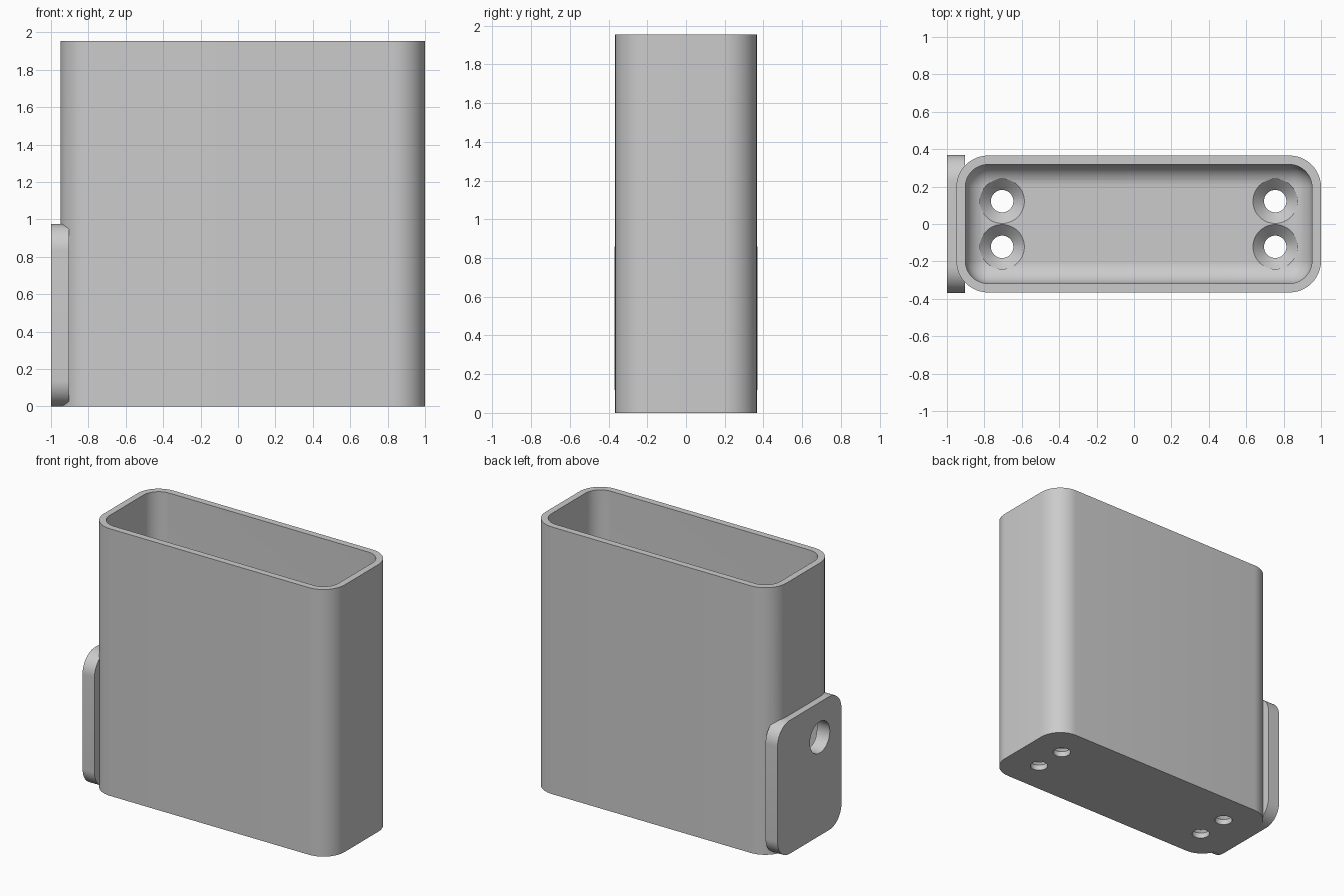
import bpy, bmesh, math
from mathutils import Matrix, Vector

if "Cube" in bpy.data.objects:
    bpy.data.objects.remove(bpy.data.objects["Cube"], do_unlink=True)

CX, HX, HY = 0.025, 0.975, 0.366     # body centre and half sizes
HEIGHT, WALL, FLOOR, RADIUS = 1.955, 0.048, 0.1, 0.17
FILLET = 0.12

grey = bpy.data.materials.new("plain grey")
grey.use_nodes = True
colour = (0.6, 0.6, 0.6, 1)
grey.diffuse_color = colour
grey.node_tree.nodes["Principled BSDF"].inputs["Base Color"].default_value = colour


def rounded_rect(hx, hy, r, steps=12):
    """Counter-clockwise outline of a rectangle with round corners."""
    points = []
    for i, (sx, sy) in enumerate([(1, 1), (-1, 1), (-1, -1), (1, -1)]):
        for k in range(steps + 1):
            a = (i + k / steps) * math.pi / 2
            points.append((sx * (hx - r) + r * math.cos(a),
                           sy * (hy - r) + r * math.sin(a)))
    return points


def loft(name, rings):
    """Skin a stack of matching outlines and cap both ends."""
    bm = bmesh.new()
    loops = [[bm.verts.new(p) for p in ring] for ring in rings]
    n = len(loops[0])
    for low, high in zip(loops, loops[1:]):
        for i in range(n):
            j = (i + 1) % n
            bm.faces.new((low[i], low[j], high[j], high[i]))
    bm.faces.new(loops[0][::-1])
    bm.faces.new(loops[-1])
    bmesh.ops.recalc_face_normals(bm, faces=bm.faces)
    mesh = bpy.data.meshes.new(name)
    bm.to_mesh(mesh)
    bm.free()
    mesh.materials.append(grey)
    obj = bpy.data.objects.new(name, mesh)
    bpy.context.collection.objects.link(obj)
    return obj


def turned(name, profile, matrix, steps=48):
    """Round cutter from (radius, height) pairs."""
    turn = [i * math.tau / steps for i in range(steps)]
    return loft(name, [[matrix @ Vector((r * math.cos(a), r * math.sin(a), h))
                        for a in turn] for r, h in profile])


def combine(target, other, operation):
    mod = target.modifiers.new(operation, "BOOLEAN")
    mod.operation, mod.solver, mod.object = operation, "EXACT", other
    other.hide_render = True
    bpy.context.view_layer.objects.active = target
    bpy.ops.object.modifier_apply(modifier=mod.name)
    bpy.data.objects.remove(other, do_unlink=True)


# Open box: outside, rim, inside walls and the rounded floor edge
def body_ring(inset, z):
    outline = rounded_rect(HX - inset, HY - inset, RADIUS - inset)
    return [(CX + x, y, z) for x, y in outline]


rings = [body_ring(0, 0), body_ring(0, HEIGHT), body_ring(WALL, HEIGHT)]
for k in range(11):
    a = k / 10 * math.pi / 2
    rings.append(body_ring(WALL + FILLET * (1 - math.cos(a)),
                           FLOOR + FILLET * (1 - math.sin(a))))
body = loft("holder_body", rings)

# Rounded mounting plate on the side
outline = rounded_rect(0.37, 0.488, 0.14)
plate = loft("mounting_plate", [[(x, y, z + 0.488) for y, z in outline]
                                for x in (-1, -0.9035)])
combine(body, plate, "UNION")

# Countersunk screw holes through the floor
for sx in (-1, 1):
    for sy in (-1, 1):
        place = Matrix.Translation((CX + sx * 0.73, sy * 0.122, 0))
        cutter = turned("screw_cutter", [(0.06, -0.1), (0.06, 0.04),
                                         (0.119, FLOOR), (0.119, 0.3)], place)
        combine(body, cutter, "DIFFERENCE")

# Round hole through plate and wall
place = Matrix.Translation((-1, -0.12, 0.72)) @ Matrix.Rotation(math.pi / 2, 4, "Y")
cutter = turned("side_hole_cutter", [(0.115, -0.1), (0.115, 0.3)], place)
combine(body, cutter, "DIFFERENCE")

bpy.ops.object.select_all(action="DESELECT")
body.select_set(True)
bpy.context.view_layer.objects.active = body
bpy.ops.object.shade_smooth_by_angle(angle=math.radians(30))
